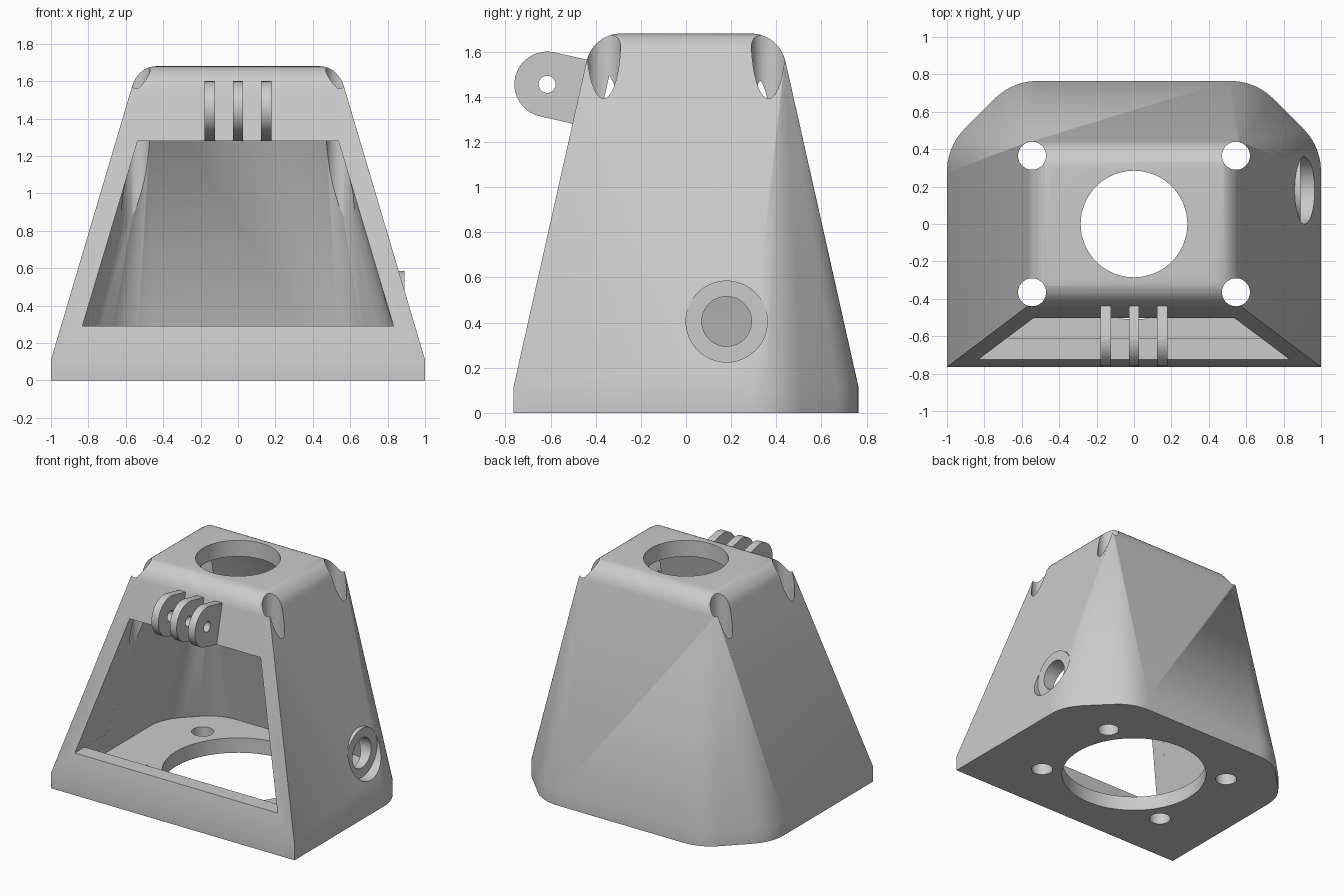
import bpy, bmesh, math
from mathutils import Vector, Matrix

if "Cube" in bpy.data.objects:
    bpy.data.objects.remove(bpy.data.objects["Cube"], do_unlink=True)

grey = bpy.data.materials.new("plain grey")
grey.use_nodes = True
grey.diffuse_color = (0.6, 0.6, 0.6, 1)
grey.node_tree.nodes["Principled BSDF"].inputs["Base Color"].default_value = (0.6, 0.6, 0.6, 1)


def finish(bm, name):
    bmesh.ops.recalc_face_normals(bm, faces=bm.faces)
    mesh = bpy.data.meshes.new(name)
    bm.to_mesh(mesh)
    bm.free()
    mesh.materials.append(grey)
    obj = bpy.data.objects.new(name, mesh)
    bpy.context.collection.objects.link(obj)
    return obj


def hull(points, name):
    bm = bmesh.new()
    for p in points:
        bm.verts.new(p)
    res = bmesh.ops.convex_hull(bm, input=bm.verts)
    loose = [v for v in bm.verts if not v.link_faces]
    bmesh.ops.delete(bm, geom=loose, context='VERTS')
    bmesh.ops.dissolve_limit(bm, angle_limit=math.radians(0.2), verts=bm.verts, edges=bm.edges)
    return finish(bm, name)


def cylinder(name, center, radius, depth, axis='Z', sides=64):
    bm = bmesh.new()
    turn = Matrix.Rotation(math.pi / 2, 4, 'Y') if axis == 'X' else Matrix()
    bmesh.ops.create_cone(bm, cap_ends=True, segments=sides, radius1=radius, radius2=radius,
                          depth=depth, matrix=Matrix.Translation(center) @ turn)
    return finish(bm, name)


def prism(name, profile, axis, start, end):
    """Extrude a (horizontal, z) profile along x or y."""
    bm = bmesh.new()
    place = (lambda a, z: (start, a, z)) if axis == 'X' else (lambda a, z: (a, start, z))
    face = bm.faces.new([bm.verts.new(place(a, z)) for a, z in profile])
    top = bmesh.ops.extrude_face_region(bm, geom=[face])
    step = Vector((end - start, 0, 0) if axis == 'X' else (0, end - start, 0))
    bmesh.ops.translate(bm, vec=step, verts=[g for g in top["geom"] if isinstance(g, bmesh.types.BMVert)])
    return finish(bm, name)


def combine(target, tool, operation):
    mod = target.modifiers.new("bool", 'BOOLEAN')
    mod.object, mod.operation, mod.solver = tool, operation, 'EXACT'
    bpy.context.view_layer.objects.active = target
    bpy.ops.object.modifier_apply(modifier=mod.name)
    bpy.data.objects.remove(tool, do_unlink=True)


def footprint(inset, z):
    """Square front corners, chamfered and rounded back corners."""
    side, back, k = 1 - inset, 0.765 - inset, 0.414 * inset
    c1, c2 = Vector((side, 0.415 - k)), Vector((0.65 - k, back))
    diag = (c2 - c1).normalized()
    points = [Vector((side, inset - 0.765))]
    for c, d_in, d_out in ((c1, Vector((0, 1)), diag), (c2, diag, Vector((-1, 0)))):
        a, b = c - d_in * 0.14, c + d_out * 0.14
        for i in range(11):
            t = i / 10
            points.append(a * (1 - t) ** 2 + c * 2 * t * (1 - t) + b * t * t)
    return [(s * p.x, p.y, z) for p in points for s in (1, -1)]


def rectangle(x, y, z):
    return [(sx * x, sy * y, z) for sx in (1, -1) for sy in (1, -1)]


# Outer shell with rounded top edges
shell = footprint(0, 0) + footprint(0, 0.11)
low = math.radians(16)
for i in range(11):
    a = low + (math.pi / 2 - low) * i / 10
    c = math.cos(a) / math.cos(low)
    h = (math.sin(a) - math.sin(low)) / (1 - math.sin(low))
    shell += rectangle(0.44 + 0.13 * c, 0.29 + 0.15 * c, 1.56 + 0.12 * h)
housing = hull(shell, "housing")

# Hollow interior and front window
combine(housing, hull(footprint(0.115, 0.11) + rectangle(0.455, 0.325, 1.56), "cavity"), 'DIFFERENCE')
window = [(-0.832, 0.29), (0.832, 0.29), (0.537, 1.28), (-0.537, 1.28)]
combine(housing, prism("window_cut", window, 'Y', -1, -0.35), 'DIFFERENCE')

# Round openings in roof and floor
combine(housing, cylinder("roof_cut", (0, 0, 1.7), 0.285, 0.6, sides=96), 'DIFFERENCE')
combine(housing, cylinder("floor_cut", (0, 0, 0), 0.51, 0.5, sides=96), 'DIFFERENCE')

# Vertical screw channels at the four corners
for x, y, _ in rectangle(0.545, 0.365, 0):
    combine(housing, cylinder("screw_cut", (x, y, 0.9), 0.075, 2.2, sides=40), 'DIFFERENCE')

# Cable port on the left side: raised seat, recess and bore
combine(housing, cylinder("port_seat", (0.865, 0.18, 0.405), 0.181, 0.05, 'X'), 'UNION')
combine(housing, cylinder("port_recess", (1.04, 0.18, 0.405), 0.18, 0.3, 'X'), 'DIFFERENCE')
combine(housing, cylinder("port_bore", (0.85, 0.18, 0.405), 0.11, 0.5, 'X'), 'DIFFERENCE')

# Three hinge lugs on the front
lug_profile = [(-0.42, 1.56), (-0.47, 1.28), (-0.5, 1.28)]
for i in range(25):
    a = math.radians(258 - 180 * i / 24)
    lug_profile.append((-0.615 + 0.145 * math.cos(a), 1.455 + 0.145 * math.sin(a)))
lugs = []
for name, x in (("right_lug", -0.15), ("middle_lug", 0), ("left_lug", 0.15)):
    lug = prism(name, lug_profile, 'X', x - 0.028, x + 0.028)
    combine(lug, cylinder("pin_cut", (x, -0.615, 1.455), 0.038, 0.2, 'X', 32), 'DIFFERENCE')
    lugs.append(lug)

# Smooth curved areas, keep edges sharp
bpy.ops.object.select_all(action='DESELECT')
for obj in [housing] + lugs:
    obj.select_set(True)
bpy.context.view_layer.objects.active = housing
bpy.ops.object.shade_smooth_by_angle(angle=math.radians(25))
